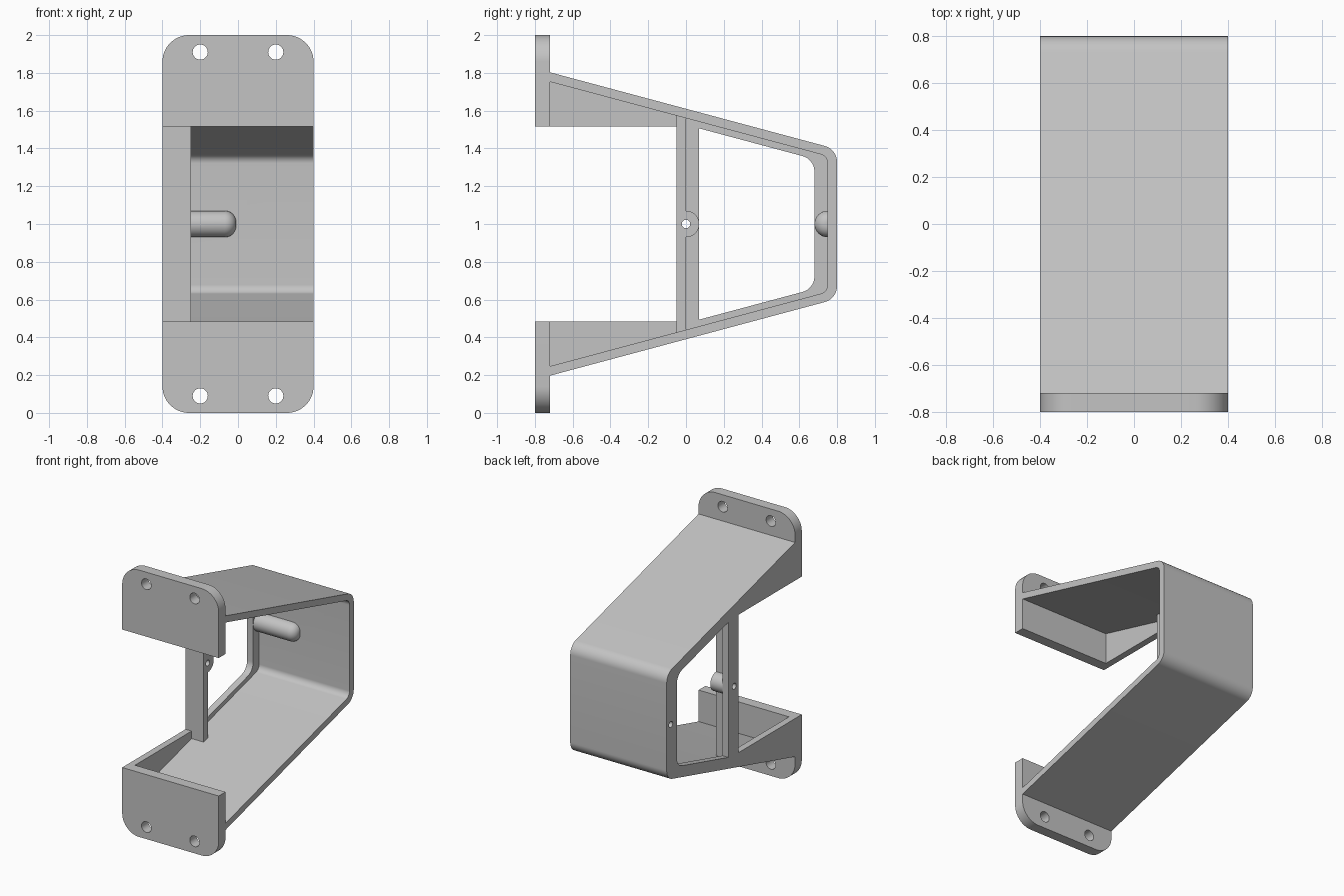
import bpy, bmesh
from math import sin, cos, tan, pi, radians
from mathutils import Vector

cube = bpy.data.objects.get("Cube")
if cube:
    bpy.data.objects.remove(cube, do_unlink=True)

grey = bpy.data.materials.new("light_grey")
grey.use_nodes = True
tone = (0.55, 0.55, 0.55, 1)
grey.diffuse_color = tone
grey.node_tree.nodes["Principled BSDF"].inputs["Base Color"].default_value = tone

SLOPE = tan(radians(15))
MID = 1.0            # height of the mirror plane
LEFT, WALL = -0.4, 0.05
FRONT, PLATE_BACK = -0.8, -0.72
POST_FRONT, POST_BACK = -0.05, 0.0


def outer(y): return 0.61 - SLOPE * y
def inner(y): return 0.56 - SLOPE * y
def lip(y): return 0.525 - SLOPE * y


def finish(name, bm):
    bmesh.ops.recalc_face_normals(bm, faces=bm.faces)
    mesh = bpy.data.meshes.new(name)
    bm.to_mesh(mesh)
    bm.free()
    mesh.materials.append(grey)
    obj = bpy.data.objects.new(name, mesh)
    bpy.context.collection.objects.link(obj)
    return obj


def rounded(corners, steps=10):
    """Turn (u, v, radius) corners into an outline with arcs."""
    out = []
    for i, (u, v, r) in enumerate(corners):
        p = Vector((u, v))
        if not r:
            out.append(p)
            continue
        d1 = (Vector(corners[i - 1][:2]) - p).normalized()
        d2 = (Vector(corners[(i + 1) % len(corners)][:2]) - p).normalized()
        half = d1.angle(d2) / 2
        c = p + (d1 + d2).normalized() * r / sin(half)
        a, b = (p + d * r / tan(half) - c for d in (d1, d2))
        out += [c + a.lerp(b, k / steps).normalized() * r for k in range(steps + 1)]
    return out


def prism(name, outline, axis, start, end):
    """Extrude an outline (side or front plane, height from MID) along an axis."""
    bm = bmesh.new()
    def place(u, v, d):
        return (d, u, MID + v) if axis == "X" else (u, d, MID + v)
    face = bm.faces.new([bm.verts.new(place(p[0], p[1], start)) for p in outline])
    new = bmesh.ops.extrude_face_region(bm, geom=[face])["geom"]
    shift = Vector((end - start, 0, 0)) if axis == "X" else Vector((0, end - start, 0))
    bmesh.ops.translate(bm, vec=shift, verts=[g for g in new if isinstance(g, bmesh.types.BMVert)])
    return finish(name, bm)


def circle(u, v, r, n=32):
    return [(u + r * cos(2 * pi * i / n), v + r * sin(2 * pi * i / n)) for i in range(n)]


def cut(cutter, targets):
    cutter.hide_render = True
    for obj in targets:
        mod = obj.modifiers.new("cut", "BOOLEAN")
        mod.operation, mod.solver, mod.object = "DIFFERENCE", "EXACT", cutter
        bpy.context.view_layer.objects.active = obj
        bpy.ops.object.modifier_apply(modifier="cut")
    bpy.data.objects.remove(cutter, do_unlink=True)


# Bent strap running from the top plate round the back to the bottom plate
strap = prism("bent_strap", rounded([
    (PLATE_BACK, outer(PLATE_BACK), 0), (0.8, outer(0.8), 0.09),
    (0.8, -outer(0.8), 0.09), (PLATE_BACK, -outer(PLATE_BACK), 0),
    (PLATE_BACK, -inner(PLATE_BACK), 0), (0.75, -inner(0.75), 0.05),
    (0.75, inner(0.75), 0.05), (PLATE_BACK, inner(PLATE_BACK), 0)]), "X", LEFT, -LEFT)

# Side frame with a window
side = prism("side_frame", rounded([
    (POST_BACK, inner(POST_BACK), 0), (0.75, inner(0.75), 0.05),
    (0.75, -inner(0.75), 0.05), (POST_BACK, -inner(POST_BACK), 0)]), "X", LEFT, LEFT + WALL)
window = prism("window_cutter", rounded([
    (0.07, lip(0.07), 0), (0.68, lip(0.68), 0.085),
    (0.68, -lip(0.68), 0.085), (0.07, -lip(0.07), 0)]), "X", LEFT - 0.1, LEFT + 0.2)
cut(window, [side])

# Upright post and its half-round boss
post = prism("post", [
    (POST_FRONT, inner(POST_FRONT)), (POST_BACK, inner(POST_BACK)),
    (POST_BACK, -inner(POST_BACK)), (POST_FRONT, -inner(POST_FRONT))], "X", LEFT, -0.25)
boss = prism("post_boss", [(0.07 * sin(pi * i / 16), 0.07 * cos(pi * i / 16))
                           for i in range(17)], "X", LEFT + WALL, -0.25)

# Half-round pin with a rounded tip on the back wall
bm = bmesh.new()
rings = [(LEFT + WALL, 0.07)]
rings += [(-0.07 + 0.06 * sin(a), 0.01 + 0.06 * cos(a)) for a in (pi / 16 * k for k in range(9))]
for x, r in rings:
    for k in range(17):
        t = pi * k / 16
        bm.verts.new((x, 0.75 - r * sin(t), MID + r * cos(t)))
bmesh.ops.convex_hull(bm, input=bm.verts)
pin = finish("back_pin", bm)

# Small bores through the post and into the pin
cut(prism("post_bore", circle(0, 0, 0.022), "X", LEFT - 0.1, -0.1), [post, side, boss])
cut(prism("pin_bore", circle(0.75, 0, 0.022), "X", LEFT - 0.1, -0.15), [strap, side, pin])

# Mounting plates and gussets, top and bottom
parts = [strap, side, post, boss, pin]
for s, label in ((1, "top"), (-1, "bottom")):
    plate = prism(label + "_plate", rounded([
        (-0.4, s * 0.517, 0), (-0.4, s, 0.14), (0.4, s, 0.14), (0.4, s * 0.517, 0)]),
        "Y", FRONT, PLATE_BACK)
    for x in (-0.2, 0.2):
        cut(prism("screw_hole", circle(x, s * 0.91, 0.04), "Y", FRONT - 0.1, PLATE_BACK + 0.1), [plate])
    gusset = prism(label + "_gusset", [
        (PLATE_BACK, s * 0.517), (PLATE_BACK, s * inner(PLATE_BACK)),
        (POST_FRONT, s * inner(POST_FRONT)), (POST_FRONT, s * 0.517)], "X", LEFT, LEFT + WALL)
    parts += [plate, gusset]

# Smooth the rounded corners, keep the edges sharp
bpy.ops.object.select_all(action="DESELECT")
for obj in parts:
    obj.select_set(True)
bpy.context.view_layer.objects.active = strap
bpy.ops.object.shade_smooth_by_angle(angle=radians(30))
